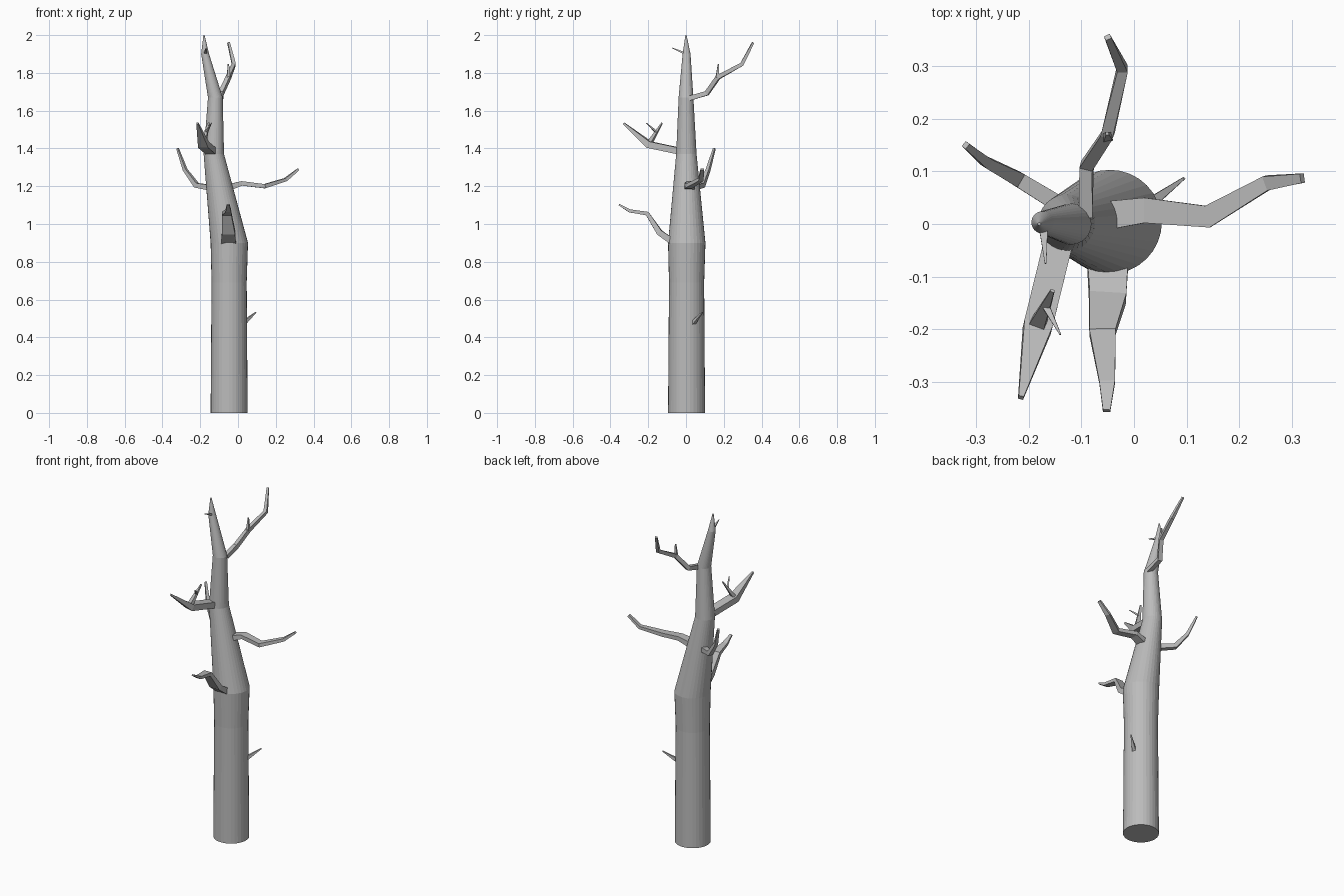
import bpy, bmesh, math
from mathutils import Vector

bark = bpy.data.materials.new("grey_bark")
bark.diffuse_color = (0.5, 0.5, 0.5, 1)


def make_object(name, rings):
    """Skin a list of point rings into a closed solid."""
    bm = bmesh.new()
    loops = [[bm.verts.new(p) for p in ring] for ring in rings]
    n = len(loops[0])
    for a, b in zip(loops, loops[1:]):
        for i in range(n):
            j = (i + 1) % n
            bm.faces.new((a[i], a[j], b[j], b[i]))
    bm.faces.new(loops[0][::-1])
    bm.faces.new(loops[-1])
    bmesh.ops.recalc_face_normals(bm, faces=bm.faces)
    mesh = bpy.data.meshes.new(name)
    bm.to_mesh(mesh)
    bm.free()
    mesh.materials.append(bark)
    obj = bpy.data.objects.new(name, mesh)
    bpy.context.collection.objects.link(obj)
    return obj


def branch(name, path, widths, thicks):
    """Sweep a tapering rectangular section along a bent path."""
    pts = [Vector(p) for p in path]
    rings = []
    for i, p in enumerate(pts):
        d_in = (p - pts[i - 1]).normalized() if i else Vector()
        d_out = (pts[i + 1] - p).normalized() if i < len(pts) - 1 else Vector()
        t = (d_in + d_out).normalized()
        side = t.cross(Vector((0, 0, 1))).normalized()
        up = side.cross(t)
        w, h = widths[i] / 2, thicks[i] / 2
        rings.append([p + side * w * sx + up * h * sy
                      for sx, sy in ((-1, -1), (1, -1), (1, 1), (-1, 1))])
    return make_object(name, rings)


# Trunk: round rings (x, y, z, radius) leaning to the left and tapering to a point
SIDES = 32
trunk_rings = [(-0.047, 0.003, 0, 0.098), (-0.047, 0.003, 0.69, 0.093),
               (-0.046, 0.004, 0.9, 0.099), (-0.128, 0.002, 1.37, 0.054),
               (-0.120, 0.0, 1.67, 0.039), (-0.174, 0.003, 1.9, 0.021),
               (-0.18, 0.0, 2.0, 0.003)]
make_object("trunk", [
    [(x + r * math.cos(2 * math.pi * k / SIDES),
      y + r * math.sin(2 * math.pi * k / SIDES), z) for k in range(SIDES)]
    for x, y, z, r in trunk_rings])

# Main limbs
branch("right_branch",
       [(-0.06, 0.015, 1.19), (0.02, 0.026, 1.215), (0.14, 0.014, 1.20),
        (0.252, 0.078, 1.235), (0.32, 0.087, 1.29)],
       [0.055, 0.048, 0.042, 0.028, 0.018], [0.035, 0.024, 0.022, 0.017, 0.012])
branch("lower_front_branch",
       [(-0.05, -0.07, 0.905), (-0.05, -0.14, 0.955), (-0.06, -0.205, 1.055),
        (-0.051, -0.30, 1.07), (-0.052, -0.355, 1.103)],
       [0.078, 0.07, 0.05, 0.03, 0.014], [0.035, 0.03, 0.022, 0.016, 0.008])
branch("upper_front_branch",
       [(-0.14, -0.02, 1.383), (-0.183, -0.195, 1.42), (-0.215, -0.33, 1.533)],
       [0.055, 0.055, 0.01], [0.035, 0.036, 0.01])
branch("back_branch",
       [(-0.092, 0.015, 1.665), (-0.09, 0.11, 1.692), (-0.05, 0.17, 1.777),
        (-0.022, 0.295, 1.845), (-0.05, 0.355, 1.96)],
       [0.026, 0.025, 0.023, 0.02, 0.012], [0.026, 0.025, 0.023, 0.02, 0.01])
branch("left_branch",
       [(-0.13, 0.03, 1.19), (-0.22, 0.085, 1.205), (-0.28, 0.117, 1.287),
        (-0.32, 0.15, 1.40)],
       [0.032, 0.028, 0.02, 0.012], [0.03, 0.026, 0.018, 0.01])

# Small twigs
branch("upper_front_twig",
       [(-0.185, -0.195, 1.425), (-0.155, -0.127, 1.535)],
       [0.032, 0.008], [0.022, 0.006])
branch("upper_front_side_twig",
       [(-0.168, -0.155, 1.485), (-0.14, -0.21, 1.535)],
       [0.014, 0.003], [0.012, 0.003])
branch("back_twig",
       [(-0.05, 0.165, 1.775), (-0.051, 0.172, 1.848)],
       [0.018, 0.006], [0.016, 0.006])
branch("low_twig",
       [(0.025, 0.035, 0.472), (0.095, 0.087, 0.533)],
       [0.022, 0.005], [0.022, 0.005])
branch("top_twig",
       [(-0.172, -0.01, 1.905), (-0.168, -0.075, 1.933)],
       [0.016, 0.003], [0.012, 0.003])
